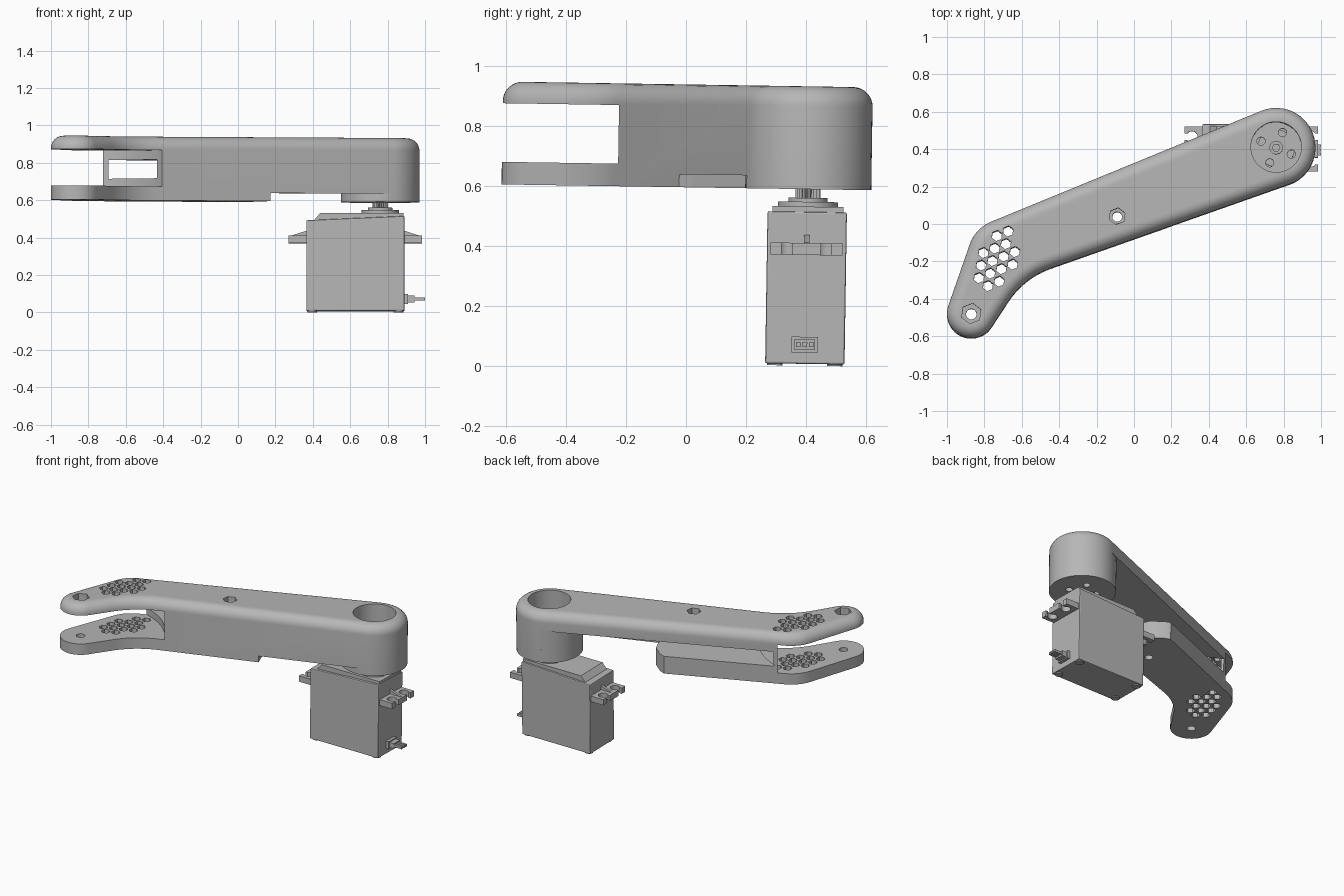
import bpy, bmesh
from math import radians, cos, sin
from mathutils import Matrix, Vector

if "Cube" in bpy.data.objects:
    bpy.data.objects.remove(bpy.data.objects["Cube"])

grey = bpy.data.materials.new("light grey")
grey.use_nodes = True
GREY = (0.47, 0.47, 0.47, 1)
grey.diffuse_color = GREY
grey.node_tree.nodes["Principled BSDF"].inputs["Base Color"].default_value = GREY

TILT = Matrix.Rotation(radians(-0.9), 4, "X")
parts = []


def arc(cx, cy, r, a0, a1, n=20):
    return [(cx + r * cos(radians(a0 + (a1 - a0) * i / n)),
             cy + r * sin(radians(a0 + (a1 - a0) * i / n))) for i in range(n + 1)]


def circle(c, r, n=32, turn=0):
    return arc(c[0], c[1], r, turn, turn + 360, n)[:-1]


def add_loft(bm, rings, axis="z"):
    """Skin stacked rings of equal point count and cap both ends."""
    def place(p, h):
        return (p[0], p[1], h) if axis == "z" else (p[0], h, p[1])
    loops = [[bm.verts.new(place(p, h)) for p in pts] for pts, h in rings]
    n = len(loops[0])
    for lo, hi in zip(loops, loops[1:]):
        for i in range(n):
            j = (i + 1) % n
            bm.faces.new((lo[i], lo[j], hi[j], hi[i]))
    bm.faces.new(loops[0][::-1])
    bm.faces.new(loops[-1])


def make(name, lofts, axis="z", keep=True):
    bm = bmesh.new()
    for rings in lofts:
        add_loft(bm, rings, axis)
    bmesh.ops.recalc_face_normals(bm, faces=bm.faces[:])
    mesh = bpy.data.meshes.new(name)
    bm.to_mesh(mesh)
    bm.free()
    mesh.materials.append(grey)
    obj = bpy.data.objects.new(name, mesh)
    bpy.context.collection.objects.link(obj)
    if keep:
        parts.append(obj)
    return obj


def prism(name, pts, h0, h1, axis="z", keep=True):
    return make(name, [[(pts, h0), (pts, h1)]], axis, keep)


def box(name, x0, x1, y0, y1, z0, z1):
    return prism(name, [(x0, y0), (x1, y0), (x1, y1), (x0, y1)], z0, z1)


def apply_modifier(obj, mod):
    bpy.context.view_layer.objects.active = obj
    bpy.ops.object.modifier_apply(modifier=mod.name)


def boolean(obj, tool, operation="DIFFERENCE"):
    mod = obj.modifiers.new("cut", "BOOLEAN")
    mod.operation, mod.solver, mod.object = operation, "EXACT", tool
    apply_modifier(obj, mod)
    bpy.data.objects.remove(tool)


def bevel(obj, width):
    mod = obj.modifiers.new("bevel", "BEVEL")
    mod.width, mod.segments = width, 2
    apply_modifier(obj, mod)


# Arm: cranked outline with a rounded top edge
HINGE, HUB, BOLT = (-0.87, -0.48), (0.76, 0.41), (-0.09, 0.04)
BOTTOM, TOP = 0.595, 0.937
LOWER_PLATE, UPPER_PLATE = 0.67, 0.865
SLOT_LOW, SLOT_HIGH = 0.715, 0.815


def outline(inset):
    return (arc(*HINGE, 0.13 - inset, 160.7, 327.3)
            + arc(-0.295, -0.661, 0.45 + inset, 147.3, 109.3, 12)
            + arc(*HUB, 0.21 - inset, -70.7, 112.3, 28)
            + arc(-0.689, -0.174, 0.2 - inset, 112.3, 160.7, 10))


FILLET = 0.065
rings = [(outline(0), BOTTOM)]
for k in range(9):
    a = radians(90 * k / 8)
    rings.append((outline(FILLET * (1 - cos(a))), TOP - FILLET * (1 - sin(a))))
rings.append((outline(FILLET + 0.008), TOP))
arm = make("arm", [rings])


def along(s, t):
    """Point measured along and across the straight part of the arm."""
    u, n = Vector((0.944, 0.33)), Vector((-0.33, 0.944))
    return tuple(Vector(HUB) + u * s + n * t)


def cut_arm(pts, z0, z1):
    boolean(arm, prism("cutter", pts, z0, z1, keep=False))


# Fork gap swept round the hinge, side slot, underside recess, wall notch
INNER = -0.165
cut_arm(circle(HINGE, 0.53, 96), LOWER_PLATE, UPPER_PLATE)
cut_arm([along(-1.5, INNER), along(0, INNER), along(0, 0.5), along(-1.5, 0.5)],
        SLOT_LOW, SLOT_HIGH)
cut_arm([along(*p) for p in ((-0.696, INNER), (0, INNER), (0, 0.5), (-0.88, 0.5),
                             (-0.83, 0.2), (-0.76, 0.14), (-0.71, 0.06))],
        0.5, SLOT_HIGH)
cut_arm([along(-0.696, -0.4), along(-0.02, -0.4), along(-0.02, 0), along(-0.696, 0)],
        0.5, 0.638)

# Solid hub, then its bore with a drilled floor
boolean(arm, prism("hub", circle(HUB, 0.2095, 56), BOTTOM, 0.86, keep=False), "UNION")
cut_arm(circle(HUB, 0.135, 48), 0.72, 1.1)

holes = []


def hole(c, r, n, z0=0.4, z1=1.1, turn=0):
    pts = circle(c, r, n, turn)
    holes.append([(pts, z0), (pts, z1)])


for k in range(4):
    hole(arc(*HUB, 0.088, 67 + 90 * k, 0, 1)[0], 0.022, 16)
hole(HINGE, 0.055, 6, 0.77, turn=22)
hole(HINGE, 0.028, 20, z1=0.77)
hole(BOLT, 0.045, 6, 0.765, turn=22)
hole(BOLT, 0.026, 20, z1=0.755)

# Honeycomb through both fork plates
columns = {2: (0, 1), 1: (-1, 0, 1), 0: (-1, 0, 1, 2), -1: (-1, 0, 1, 2), -2: (0, 1)}
for j, row in columns.items():
    for i in row:
        c = (-0.757 + 0.06 * i + 0.012 * j, -0.198 + 0.024 * i + 0.067 * j)
        hole(c, 0.029, 6, turn=22)
boolean(arm, make("hole_cutter", holes, keep=False))
arm.data.transform(Matrix.Translation((0, -0.013, 0)))

# Horn screw in the bore
SHAFT = (0.76, 0.397)
screw = prism("horn_screw", circle(SHAFT, 0.036, 24), 0.7, 0.74)
boolean(screw, prism("socket", circle(SHAFT, 0.02, 6), 0.725, 0.8, keep=False))

# Motor case and sloped lid
X0, X1, Y0, Y1 = 0.365, 0.89, 0.263, 0.527
body = prism("motor_body", [(X0, 0.014), (X1, 0.014), (X1, 0.52), (X0, 0.497)], Y0, Y1, "y")
bevel(body, 0.006)
prism("motor_lid", [(0.4, 0.49), (0.885, 0.49), (0.885, 0.537), (0.44, 0.537)],
      Y0 + 0.016, Y1 - 0.012, "y")
prism("shaft_boss", circle(SHAFT, 0.1, 40), 0.52, 0.553)
prism("shaft_collar", circle(SHAFT, 0.065, 32), 0.55, 0.566)
teeth = [arc(*SHAFT, 0.042 if k % 2 else 0.034, k * 9, 0, 1)[0] for k in range(40)]
prism("output_shaft", teeth, 0.55, 0.62)

# Corner feet under the case
for x in (X0 + 0.032, X1 - 0.032):
    for y in (Y0 + 0.032, Y1 - 0.032):
        prism("foot_screw", circle((x, y), 0.026, 20), 0.008, 0.03)

# Slotted mounting ears with gussets, mirrored across the case
ear = [(X1 - 0.02, Y0 + 0.012), (0.985, Y0 + 0.012)]
for yc in (0.33, 0.46):
    ear += [(0.985, yc - 0.018)] + arc(0.945, yc, 0.03, 323, 37, 16) + [(0.985, yc + 0.018)]
ear += [(0.985, Y1 - 0.012), (X1 - 0.02, Y1 - 0.012)]
gusset = [(X1 - 0.01, 0.4), (0.97, 0.4), (0.97, 0.417), (X1 - 0.01, 0.446)]
for side, flip in (("left", False), ("right", True)):
    def mirrored(pts):
        return [(X0 + X1 - x if flip else x, v) for x, v in pts]
    prism(side + "_ear", mirrored(ear), 0.376, 0.416)
    prism(side + "_gusset", mirrored(gusset), 0.386, 0.404, "y")

# Cable connector
box("connector_frame", X1 - 0.01, 0.91, 0.35, 0.438, 0.052, 0.104)
box("connector_plug", 0.905, 0.943, 0.36, 0.428, 0.06, 0.096)
for k in (-1, 0, 1):
    y = 0.394 + 0.022 * k
    prism("connector_pin", [(0.94, 0.07), (1, 0.07), (1, 0.086), (0.94, 0.086)],
          y - 0.008, y + 0.008, "y")

# Shade and lean the whole assembly slightly
for obj in parts:
    obj.data.transform(TILT)
    bpy.ops.object.select_all(action="DESELECT")
    obj.select_set(True)
    bpy.context.view_layer.objects.active = obj
    bpy.ops.object.shade_smooth_by_angle(angle=radians(20))
